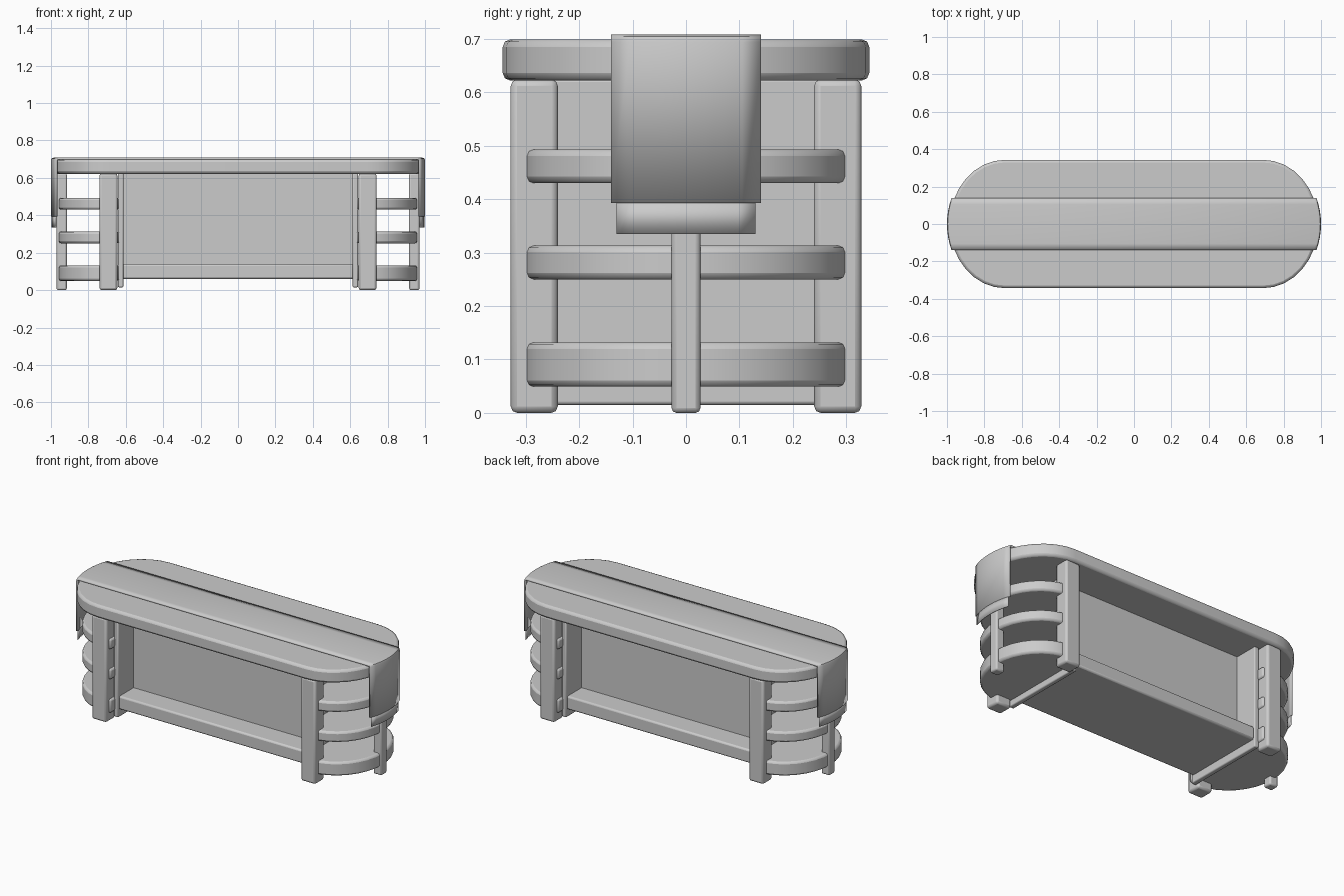
import bpy, bmesh, math

if "Cube" in bpy.data.objects:
    bpy.data.objects.remove(bpy.data.objects["Cube"])


def finish(name, bm, bevel=0.0):
    bmesh.ops.recalc_face_normals(bm, faces=bm.faces)
    mesh = bpy.data.meshes.new(name)
    bm.to_mesh(mesh)
    bm.free()
    ob = bpy.data.objects.new(name, mesh)
    bpy.context.collection.objects.link(ob)
    if bevel:
        mod = ob.modifiers.new("bevel", 'BEVEL')
        mod.width = bevel
        mod.segments = 2
        mod.limit_method = 'ANGLE'
        mod.angle_limit = math.radians(40)
    bpy.ops.object.select_all(action='DESELECT')
    ob.select_set(True)
    bpy.context.view_layer.objects.active = ob
    bpy.ops.object.shade_smooth_by_angle(angle=math.radians(35))
    return ob


def box(name, xs, ys, zs, bevel=0.0):
    bm = bmesh.new()
    bmesh.ops.create_cube(bm, size=1)
    for v in bm.verts:
        v.co = [(r[0] + r[1]) / 2 + c * (r[1] - r[0]) for c, r in zip(v.co, (xs, ys, zs))]
    return finish(name, bm, bevel)


def slab(name, outline, z0, z1, bevel):
    bm = bmesh.new()
    face = bm.faces.new([bm.verts.new((x, y, z0)) for x, y in outline])
    ext = bmesh.ops.extrude_face_region(bm, geom=[face])
    for v in ext["geom"]:
        if isinstance(v, bmesh.types.BMVert):
            v.co.z = z1
    return finish(name, bm, bevel)


def round_end(sign, start, rx, ry, n=16):
    angles = [-math.pi / 2 + math.pi * i / n for i in range(n + 1)]
    return [(sign * (start + rx * math.cos(a)), sign * ry * math.sin(a)) for a in angles]


def end_x(y, rx, ry):
    return 0.69 + rx * math.sqrt(1 - (y / ry) ** 2)


def cloth(name, half_width, path, thickness):
    """Sweep a path function of y across the width and thicken it inwards."""
    bm = bmesh.new()
    n = 8
    rows = []
    for i in range(n + 1):
        y = half_width * (2 * i / n - 1)
        rows.append([bm.verts.new((x, y, z)) for x, z in path(y)])
    for a, b in zip(rows, rows[1:]):
        for j in range(len(a) - 1):
            bm.faces.new((a[j], a[j + 1], b[j + 1], b[j]))
    ob = finish(name, bm)
    # make the normals point away from the table
    me = ob.data
    if sum(p.normal.dot((p.center.x, 0, p.center.z - 0.3)) * p.area for p in me.polygons) < 0:
        me.flip_normals()
    mod = ob.modifiers.new("thickness", 'SOLIDIFY')
    mod.thickness = thickness
    mod.offset = -1
    return ob


# table top with rounded ends
slab("table_top", round_end(1, 0.69, 0.295, 0.343) + round_end(-1, 0.69, 0.295, 0.343),
     0.622, 0.699, 0.014)


# runner draped lengthwise over the top
def runner_path(y):
    e = end_x(y, 0.31, 0.36)
    half = [(e, 0.393), (e, 0.694), (e - 0.004, 0.704), (e - 0.014, 0.708)]
    return half + [(-x, z) for x, z in reversed(half)]


cloth("runner", 0.14, runner_path, 0.011)

# central cabinet body and its floor
box("cabinet_body", (-0.62, 0.62), (-0.115, 0.115), (0.10, 0.63))
box("cabinet_floor", (-0.62, 0.62), (-0.25, 0.25), (0.06, 0.14), 0.01)

for s, side in ((-1, "left"), (1, "right")):
    def span(a, b):
        return tuple(sorted((s * a, s * b)))

    # runner fringe
    cloth(side + "_fringe", 0.13,
          lambda y: [(s * (end_x(y, 0.31, 0.36) - 0.004), z) for z in (0.335, 0.40)], 0.004)
    # side panel
    box(side + "_side_panel", span(0.613, 0.642), (-0.26, 0.26), (0.015, 0.625), 0.006)
    # corner posts
    for t, end in ((-1, "front"), (1, "back")):
        box(f"{side}_{end}_post", span(0.645, 0.741), tuple(sorted((t * 0.24, t * 0.328))),
            (0, 0.624), 0.012)
    # slim end leg
    box(side + "_end_leg", span(0.915, 0.97), (-0.027, 0.027), (0, 0.624), 0.009)
    # curved end shelves
    outline = ([(s * 0.635, -s * 0.303)] + round_end(s, 0.69, 0.27, 0.303)
               + [(s * 0.635, s * 0.303)])
    for i, (z0, z1) in enumerate(((0.049, 0.132), (0.25, 0.313), (0.43, 0.493))):
        slab(f"{side}_shelf_{i + 1}", outline, z0, z1, 0.012)
